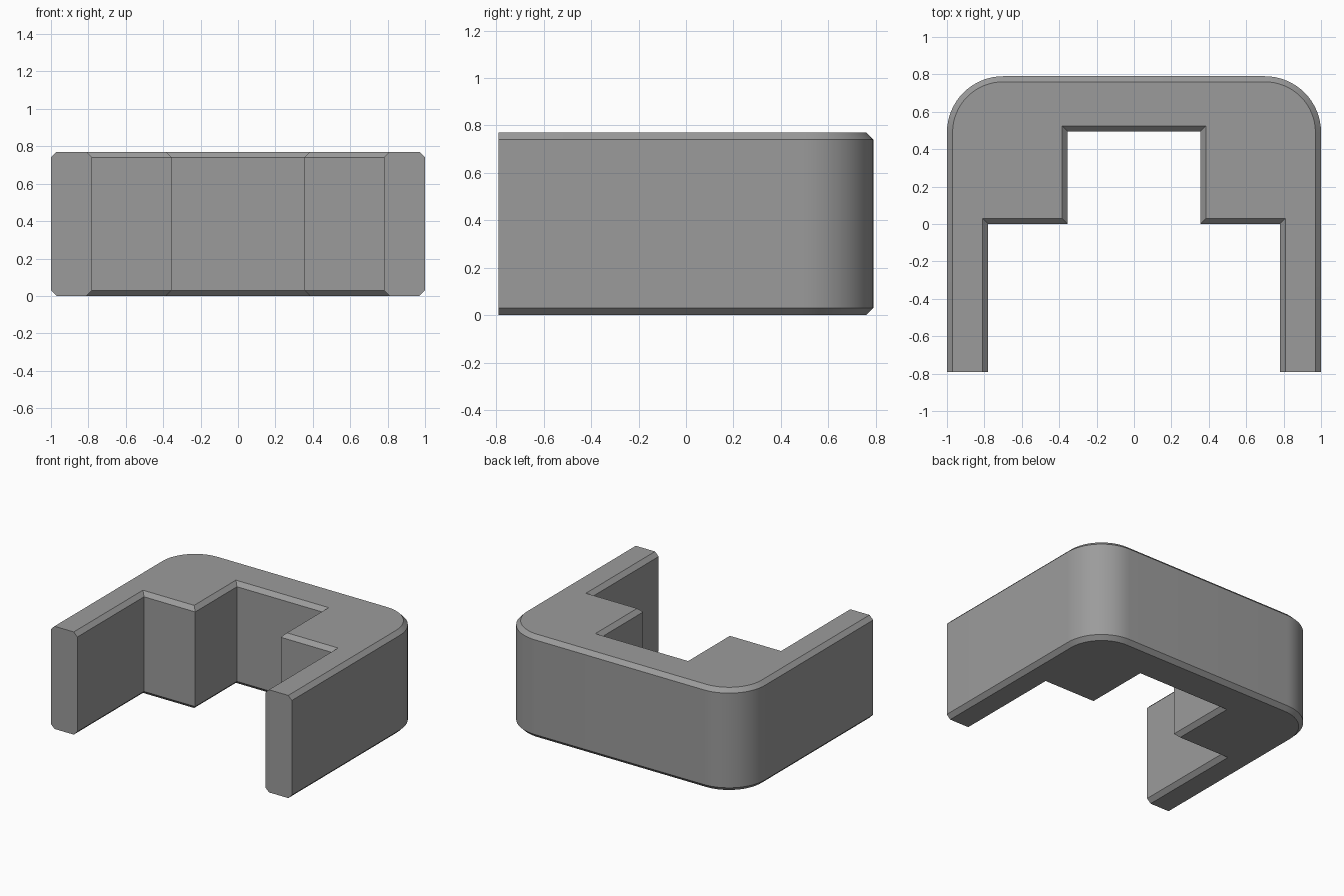
import bpy, bmesh, math

if "Cube" in bpy.data.objects:
    bpy.data.objects.remove(bpy.data.objects["Cube"])

HEIGHT = 0.77
BEVEL = 0.03
FRONT, BACK = -0.79, 0.79
RADIUS = 0.30
SEGMENTS = 16


def outline(inset):
    """Closed bracket outline, shrunk by inset everywhere but the leg ends."""
    right = [(1 - inset, FRONT)]
    cx, cy, r = 1 - RADIUS, BACK - RADIUS, RADIUS - inset
    for i in range(SEGMENTS + 1):
        a = math.pi / 2 * i / SEGMENTS
        right.append((cx + r * math.cos(a), cy + r * math.sin(a)))
    left = [(-x, y) for x, y in reversed(right)]
    # stepped inner walls
    step = [(0.78 + inset, FRONT), (0.78 + inset, inset),
            (0.355 + inset, inset), (0.355 + inset, 0.495 + inset)]
    inner = [(-x, y) for x, y in step] + list(reversed(step))
    return right + left + inner


# Stack of outlines: lower bevel, wall, upper bevel
bm = bmesh.new()
rings = []
for z, inset in ((0, BEVEL), (BEVEL, 0), (HEIGHT - BEVEL, 0), (HEIGHT, BEVEL)):
    rings.append([bm.verts.new((x, y, z)) for x, y in outline(inset)])
for low, high in zip(rings, rings[1:]):
    n = len(low)
    for i in range(n):
        j = (i + 1) % n
        bm.faces.new((low[i], low[j], high[j], high[i]))
bm.faces.new(list(reversed(rings[0])))
bm.faces.new(rings[-1])
bmesh.ops.recalc_face_normals(bm, faces=bm.faces[:])

mesh = bpy.data.meshes.new("stepped_bracket")
bm.to_mesh(mesh)
bm.free()
bracket = bpy.data.objects.new("stepped_bracket", mesh)
bpy.context.collection.objects.link(bracket)

# Plain grey finish
grey = bpy.data.materials.new("grey")
grey.diffuse_color = (0.33, 0.33, 0.33, 1)
grey.use_nodes = True
grey.node_tree.nodes["Principled BSDF"].inputs["Base Color"].default_value = grey.diffuse_color
mesh.materials.append(grey)

# Smooth rounded corners, crisp bevels
bpy.context.view_layer.objects.active = bracket
bracket.select_set(True)
bpy.ops.object.shade_smooth_by_angle(angle=math.radians(30))
